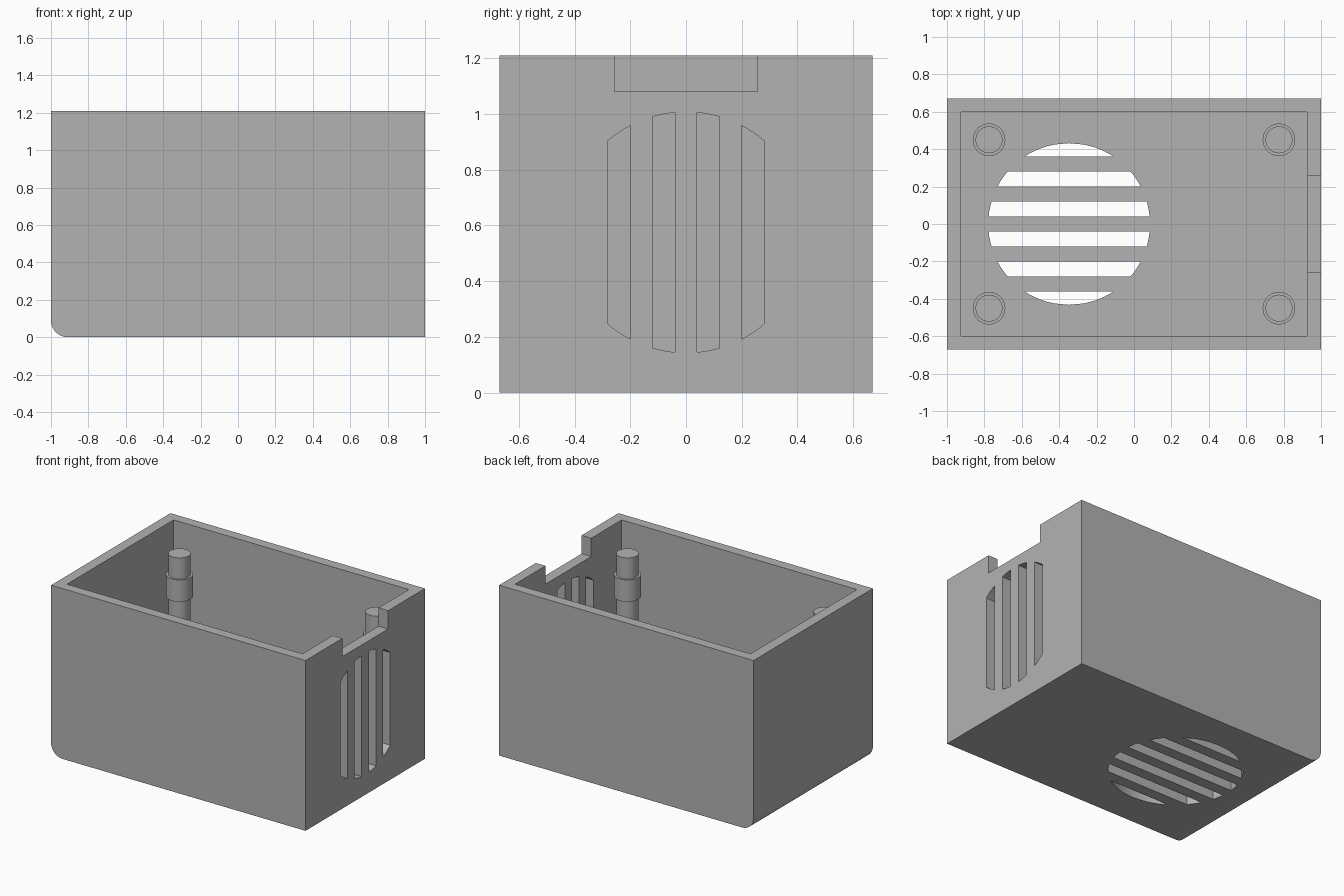
import bpy, bmesh
from math import sqrt
from mathutils import Vector

cube = bpy.data.objects.get("Cube")
if cube:
    bpy.data.objects.remove(cube)

grey = bpy.data.materials.new("plain grey")
grey.use_nodes = True
COLOUR = (0.45, 0.45, 0.45, 1)
grey.diffuse_color = COLOUR
grey.node_tree.nodes["Principled BSDF"].inputs["Base Color"].default_value = COLOUR

LENGTH, WIDTH, HEIGHT, WALL = 2.0, 1.34, 1.21, 0.075


def add_object(name, bm):
    bmesh.ops.recalc_face_normals(bm, faces=bm.faces)
    mesh = bpy.data.meshes.new(name)
    bm.to_mesh(mesh)
    bm.free()
    obj = bpy.data.objects.new(name, mesh)
    bpy.context.collection.objects.link(obj)
    mesh.materials.append(grey)
    return obj


def box_mesh(low, high):
    bm = bmesh.new()
    bmesh.ops.create_cube(bm, size=1)
    low, high = Vector(low), Vector(high)
    bmesh.ops.scale(bm, vec=high - low, verts=bm.verts)
    bmesh.ops.translate(bm, vec=(low + high) / 2, verts=bm.verts)
    return bm


def select_only(obj):
    bpy.ops.object.select_all(action='DESELECT')
    obj.select_set(True)
    bpy.context.view_layer.objects.active = obj


def cut(target, cutter):
    mod = target.modifiers.new("cut", 'BOOLEAN')
    mod.operation = 'DIFFERENCE'
    mod.solver = 'EXACT'
    mod.object = cutter
    select_only(target)
    bpy.ops.object.modifier_apply(modifier=mod.name)
    bpy.data.objects.remove(cutter)


def slot_cutter(start, end, radius, to_point, push):
    """Strip of a circle between two chords, pushed through a wall."""
    steps = 10
    ts = [start + (end - start) * i / steps for i in range(steps + 1)]
    half = [sqrt(max(radius ** 2 - t ** 2, 0)) for t in ts]
    outline = list(zip(ts, half)) + [(t, -h) for t, h in reversed(list(zip(ts, half))) if h > 0]
    bm = bmesh.new()
    face = bm.faces.new([bm.verts.new(to_point(t, h)) for t, h in outline])
    moved = bmesh.ops.extrude_face_region(bm, geom=[face])["geom"]
    bmesh.ops.translate(bm, vec=push, verts=[v for v in moved if isinstance(v, bmesh.types.BMVert)])
    return add_object("slot_cutter", bm)


# Case body with one rounded lower edge
bm = box_mesh((-LENGTH / 2, -WIDTH / 2, 0), (LENGTH / 2, WIDTH / 2, HEIGHT))
edge = [e for e in bm.edges if all(v.co.x < 0 and v.co.z < 0.01 for v in e.verts)]
bmesh.ops.bevel(bm, geom=edge, offset=0.09, segments=10, profile=0.5, affect='EDGES')
case = add_object("case", bm)

# Open cavity and cable notch
cut(case, add_object("cavity_cutter", box_mesh(
    (WALL - LENGTH / 2, -0.598, WALL), (LENGTH / 2 - WALL, 0.598, HEIGHT + 0.2))))
cut(case, add_object("notch_cutter", box_mesh((0.85, -0.257, 1.08), (1.1, 0.257, HEIGHT + 0.2))))

# Round slotted vents in the side wall and in the floor
RADIUS, SLOT, PITCH = 0.432, 0.08, 0.16
for i in range(-2, 2):
    start = 0.04 + i * PITCH
    cut(case, slot_cutter(start, start + SLOT, RADIUS,
                          lambda t, h: (0.85, t, 0.575 + h), (0.3, 0, 0)))
for i in range(-3, 3):
    start = 0.04 + i * PITCH
    cut(case, slot_cutter(max(start, -RADIUS), min(start + SLOT, RADIUS), RADIUS,
                          lambda t, h: (h - 0.347, t, -0.1), (0, 0, 0.3)))
select_only(case)
bpy.ops.object.shade_smooth_by_angle()

# Four corner posts, each with a collar and a top pin
profile = [(0.072, 0.05), (0.072, 0.765), (0.087, 0.765), (0.087, 0.92), (0.072, 0.92), (0.072, 1.07)]
for side, sx in (("left", 1), ("right", -1)):
    for end, sy in (("front", -1), ("back", 1)):
        bm = bmesh.new()
        points = [(0, profile[0][1])] + profile + [(0, profile[-1][1])]
        verts = [bm.verts.new((r, 0, z)) for r, z in points]
        edges = [bm.edges.new(pair) for pair in zip(verts, verts[1:])]
        bmesh.ops.spin(bm, geom=verts + edges, cent=(0, 0, 0), axis=(0, 0, 1),
                       angle=6.283185307, steps=40, use_duplicate=False)
        bmesh.ops.remove_doubles(bm, verts=bm.verts, dist=0.0005)
        post = add_object(f"{end}_{side}_post", bm)
        post.location = (0.775 * sx, 0.45 * sy, 0)
        select_only(post)
        bpy.ops.object.shade_smooth_by_angle()
